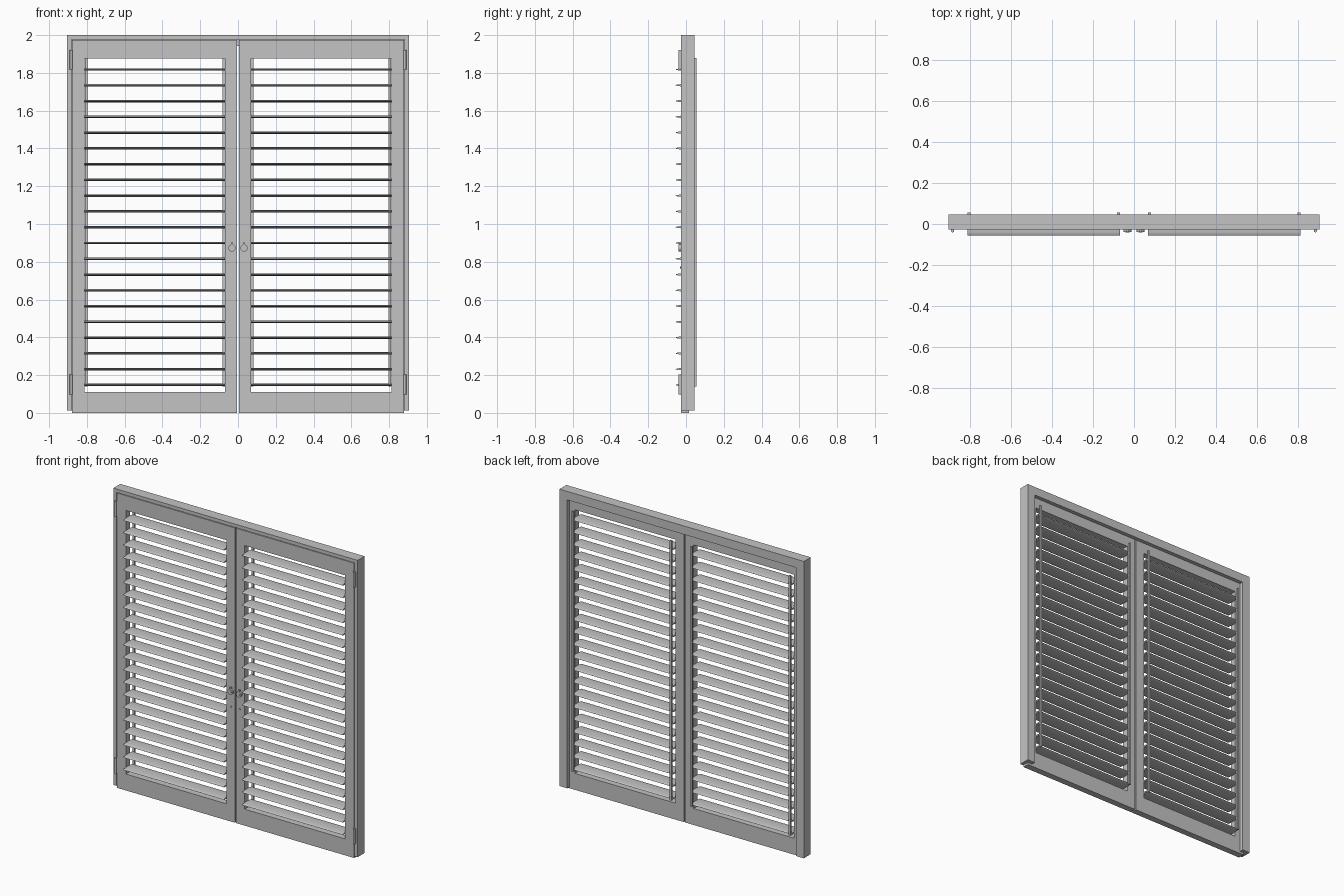
import bpy, bmesh, math
from mathutils import Vector, Matrix

cube = bpy.data.objects.get("Cube")
if cube:
    bpy.data.objects.remove(cube, do_unlink=True)

grey = bpy.data.materials.new("light grey paint")
grey.use_nodes = True
colour = (0.55, 0.55, 0.55, 1)
grey.diffuse_color = colour
grey.node_tree.nodes["Principled BSDF"].inputs["Base Color"].default_value = colour


def finish(name, bm, smooth=False):
    bmesh.ops.recalc_face_normals(bm, faces=bm.faces)
    mesh = bpy.data.meshes.new(name)
    bm.to_mesh(mesh)
    bm.free()
    mesh.materials.append(grey)
    obj = bpy.data.objects.new(name, mesh)
    bpy.context.collection.objects.link(obj)
    if smooth:
        bpy.ops.object.select_all(action='DESELECT')
        obj.select_set(True)
        bpy.context.view_layer.objects.active = obj
        bpy.ops.object.shade_smooth_by_angle(angle=math.radians(40))
    return obj


def box(bm, x, y, z):
    """Box between the given (low, high) ranges."""
    lo, hi = Vector((x[0], y[0], z[0])), Vector((x[1], y[1], z[1]))
    m = Matrix.Translation((lo + hi) / 2) @ Matrix.Diagonal((*(hi - lo), 1))
    bmesh.ops.create_cube(bm, size=1, matrix=m)


def cylinder(bm, centre, radius, depth, axis='Z', sides=16):
    turn = Matrix.Rotation(math.pi / 2, 4, 'X') if axis == 'Y' else Matrix()
    bmesh.ops.create_cone(bm, cap_ends=True, segments=sides, radius1=radius,
                          radius2=radius, depth=depth,
                          matrix=Matrix.Translation(centre) @ turn)


def span(side, a, b):
    """Mirror an x range to the given side."""
    return tuple(sorted((side * a, side * b)))


W, FRONT, BACK, LIP = 0.905, -0.027, 0.046, 0.02
SASH_BACK = 0.016
OPEN_IN, OPEN_OUT = 0.068, 0.812

# Fixed outer frame: an L section on both sides and the top
bm = bmesh.new()
for s in (-1, 1):
    box(bm, span(s, 0.882, W), (FRONT, BACK), (0.012, 2))
    box(bm, span(s, 0.848, 0.882), (LIP, BACK), (0.012, 2))
box(bm, (-0.882, 0.882), (FRONT, BACK), (1.978, 2))
box(bm, (-0.848, 0.848), (LIP, BACK), (1.943, 1.978))
finish("outer_frame", bm)

for s, side in ((1, "left"), (-1, "right")):
    # Hinged sash: two stiles and two rails
    bm = bmesh.new()
    depth = (FRONT, SASH_BACK)
    box(bm, span(s, 0.004, OPEN_IN), depth, (0, 1.974))
    box(bm, span(s, OPEN_OUT, 0.879), depth, (0, 1.974))
    box(bm, span(s, OPEN_IN, OPEN_OUT), depth, (0, 0.11))
    box(bm, span(s, OPEN_IN, OPEN_OUT), depth, (1.875, 1.974))
    finish(side + "_sash", bm)

    # Lens-shaped louvre slats
    bm = bmesh.new()
    for i in range(21):
        z = 0.148 + i * 0.0835
        ring = []
        for k in range(16):
            a = math.tau * k / 16
            ring.append(bm.verts.new((s * OPEN_IN, -0.004 + 0.051 * math.cos(a),
                                      z + 0.0065 * math.sin(a))))
        face = bm.faces.new(ring)
        out = bmesh.ops.extrude_face_region(bm, geom=[face])["geom"]
        bmesh.ops.translate(bm, vec=(s * (OPEN_OUT - OPEN_IN), 0, 0),
                            verts=[v for v in out if isinstance(v, bmesh.types.BMVert)])
    finish(side + "_slats", bm, smooth=True)

    # Upright bars tying the slats together at the rear
    bm = bmesh.new()
    for x in (OPEN_IN + 0.008, OPEN_OUT - 0.008):
        box(bm, span(s, x - 0.007, x + 0.007), (0.043, 0.055), (0.14, 1.88))
    finish(side + "_tilt_bars", bm)

    # Hinges: barrel with a thin leaf behind
    bm = bmesh.new()
    for z in (0.15, 1.87):
        cylinder(bm, (s * 0.884, -0.034, z), 0.007, 0.104)
        box(bm, span(s, 0.876, 0.892), (-0.031, FRONT), (z - 0.05, z + 0.05))
    finish(side + "_hinges", bm, smooth=True)

    # Turn knob with its stem, collar and a small screw below
    bm = bmesh.new()
    x = s * 0.032
    cylinder(bm, (x, -0.033, 0.873), 0.019, 0.012, 'Y', 20)
    cylinder(bm, (x, -0.037, 0.873), 0.01, 0.008, 'Y')
    box(bm, (x - 0.005, x + 0.005), (-0.038, FRONT), (0.885, 0.902))
    cylinder(bm, (x, -0.03, 0.77), 0.005, 0.006, 'Y', 12)
    finish(side + "_knob", bm, smooth=True)
